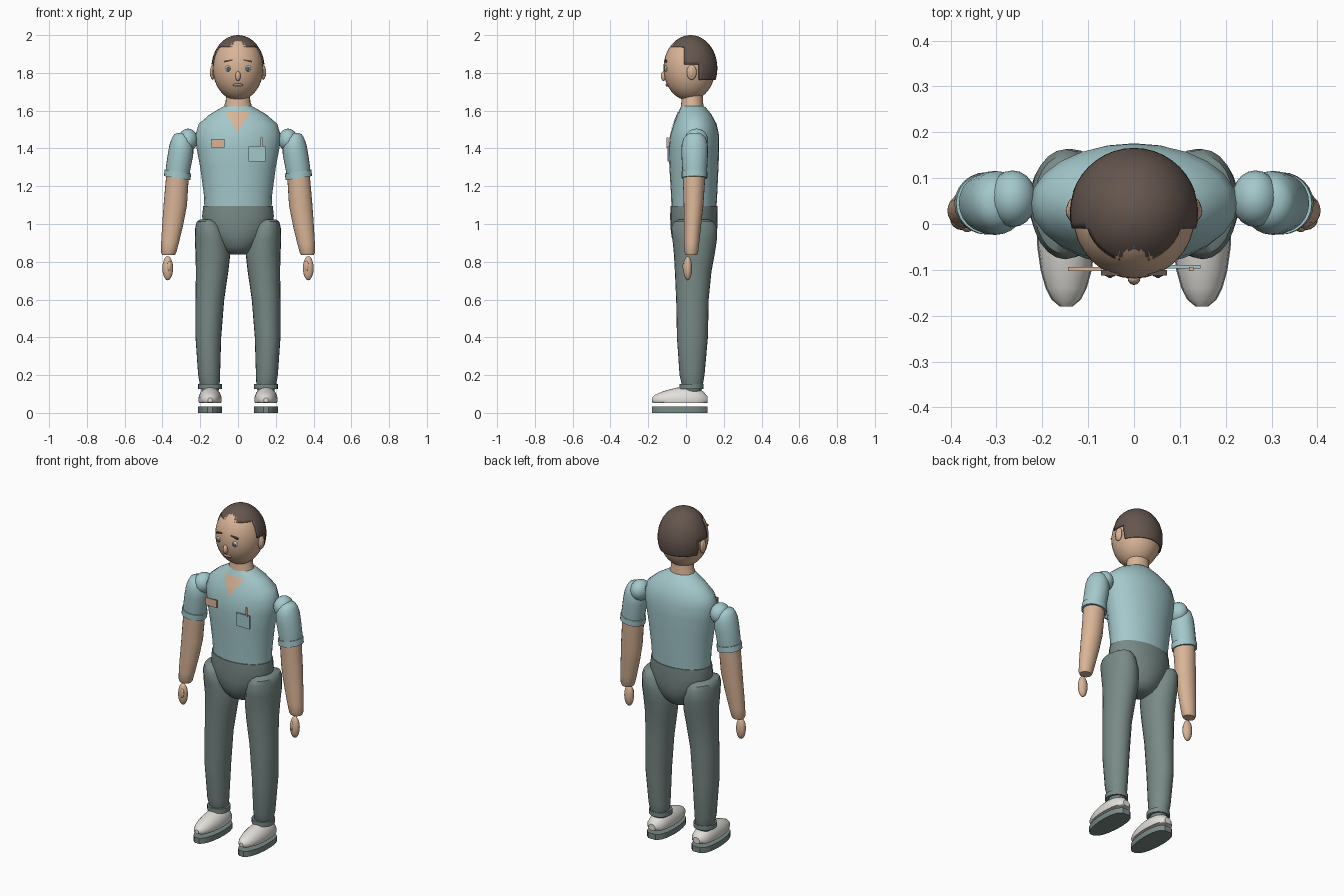
import bpy, bmesh, math
from mathutils import Vector

if "Cube" in bpy.data.objects:
    bpy.data.objects.remove(bpy.data.objects["Cube"])


def mat(name, r, g, b):
    m = bpy.data.materials.new(name)
    m.diffuse_color = (r, g, b, 1)
    m.use_nodes = True
    m.node_tree.nodes["Principled BSDF"].inputs["Base Color"].default_value = m.diffuse_color
    return m


SKIN = mat("skin", 0.70, 0.46, 0.31)
SHIRT = mat("shirt_blue", 0.37, 0.58, 0.60)
TROUSER = mat("trouser_grey", 0.19, 0.255, 0.24)
HAIR = mat("hair_brown", 0.13, 0.092, 0.076)
WHITE = mat("shoe_white", 0.76, 0.74, 0.70)
IRIS = mat("iris_blue", 0.13, 0.24, 0.27)
LIP = mat("lip_pink", 0.50, 0.25, 0.20)


def finish(name, bm, material):
    bmesh.ops.recalc_face_normals(bm, faces=bm.faces)
    me = bpy.data.meshes.new(name)
    bm.to_mesh(me)
    bm.free()
    me.materials.append(material)
    ob = bpy.data.objects.new(name, me)
    bpy.context.collection.objects.link(ob)
    return ob


def loft(name, rings, material):
    """Skin a list of closed point rings and cap both ends."""
    bm = bmesh.new()
    vs = [[bm.verts.new(p) for p in r] for r in rings]
    n = len(vs[0])
    for a, b in zip(vs, vs[1:]):
        for i in range(n):
            j = (i + 1) % n
            bm.faces.new((a[i], a[j], b[j], b[i]))
    bm.faces.new(vs[0])
    bm.faces.new(vs[-1])
    return finish(name, bm, material)


def ring(cx, cy, z, rx, ry, tilt=0, n=24):
    pts = []
    for i in range(n):
        a = 2 * math.pi * i / n
        x = rx * math.cos(a)
        pts.append((cx + x, cy + ry * math.sin(a), z + tilt * x))
    return pts


def ball(name, c, r, material, u=20, v=12):
    bm = bmesh.new()
    bmesh.ops.create_uvsphere(bm, u_segments=u, v_segments=v, radius=1)
    for p in bm.verts:
        p.co = Vector(c) + Vector(p.co[k] * r[k] for k in range(3))
    return finish(name, bm, material)


def box(name, c, size, material, tilt=0):
    bm = bmesh.new()
    bmesh.ops.create_cube(bm, size=1)
    for p in bm.verts:
        x, y, z = (p.co[k] * size[k] for k in range(3))
        p.co = (c[0] + x, c[1] + y, c[2] + z + tilt * x)
    return finish(name, bm, material)


# Torso: z, rx, cy, ry
TORSO = [(1.08, .178, .042, .119), (1.15, .180, .043, .122), (1.30, .200, .042, .130),
         (1.40, .219, .042, .134), (1.47, .226, .045, .130), (1.53, .208, .048, .114),
         (1.58, .150, .045, .090), (1.615, .090, .038, .068), (1.625, .072, .034, .060)]
loft("shirt", [ring(0, cy, z, rx, ry) for z, rx, cy, ry in TORSO], SHIRT)


def chest_y(x, z):
    for a, b in zip(TORSO, TORSO[1:]):
        if a[0] <= z <= b[0]:
            t = (z - a[0]) / (b[0] - a[0])
            rx, cy, ry = (a[k] + t * (b[k] - a[k]) for k in (1, 2, 3))
            return cy - ry * math.sqrt(max(0, 1 - (x / rx) ** 2))


# V-shaped neck opening lying on the chest
bm = bmesh.new()
rows = []
for i in range(9):
    z = 1.485 + .108 * i / 8
    w = .001 + .064 * i / 8
    xs = [w * (k / 4 - 1) for k in range(9)]
    rows.append([bm.verts.new((x, chest_y(x, z) - .004, z)) for x in xs])
for a, b in zip(rows, rows[1:]):
    for k in range(8):
        bm.faces.new((a[k], a[k + 1], b[k + 1], b[k]))
finish("neck_opening", bm, SKIN)

# Badge, pocket and pen on the chest
box("badge", (-.107, -.098, 1.427), (.073, .008, .045), SKIN)
box("pocket", (.100, -.093, 1.370), (.090, .008, .078), SHIRT)
box("pen", (.125, -.098, 1.430), (.010, .009, .055), SKIN)

# Hips
loft("hips", [ring(0, cy, z, rx, ry) for z, rx, cy, ry in [
    (1.095, .184, .042, .124), (1.04, .190, .042, .126), (.98, .178, .042, .124),
    (.93, .145, .042, .118), (.88, .105, .042, .098), (.85, .075, .042, .070),
    (.838, .045, .042, .040)]], TROUSER)

# Neck and head
loft("neck", [ring(0, .033, z, rx, ry) for z, rx, ry in [
    (1.58, .075, .062), (1.63, .072, .060), (1.645, .065, .057), (1.72, .064, .056)]], SKIN)
HEAD = Vector((0, .018, 1.825))
ball("head", HEAD, (.133, .137, .172), SKIN, 32, 24)

# Hair: outer shell cut along the hairline
bm = bmesh.new()
bmesh.ops.create_uvsphere(bm, u_segments=40, v_segments=28, radius=1)
for p in bm.verts:
    p.co = (p.co.x * .141, .024 + p.co.y * .142, 1.825 + p.co.z * .175)
cuts = [((0, -.01, 0), (0, 1, 0)), ((0, .070, 0), (0, 1, 0)), ((0, 0, 1.845), (0, 0, 1)),
        ((0, 0, 1.762), (0, 0, 1)), ((0, 0, 1.938), (0, 0, 1)),
        ((0, 0, 1.908), (1, 0, 1)), ((0, 0, 1.908), (-1, 0, 1))]
for co, no in cuts:
    bmesh.ops.bisect_plane(bm, geom=bm.verts[:] + bm.edges[:] + bm.faces[:],
                           plane_co=co, plane_no=Vector(no).normalized())


def hairline(c):
    if c.y > .070:
        return 1.762
    if c.y > -.01:
        return 1.845
    return min(1.938, 1.908 + abs(c.x))


bald = [f for f in bm.faces if f.calc_center_median().z < hairline(f.calc_center_median())]
bmesh.ops.delete(bm, geom=bald, context='FACES')
hair = finish("hair", bm, HAIR)
sol = hair.modifiers.new("thickness", 'SOLIDIFY')
sol.thickness = .008
sol.offset = -1

# Face centre
ball("nose", (0, -.119, 1.783), (.014, .014, .026), SKIN, 12, 8)
ball("mouth", (0, -.099, 1.736), (.026, .009, .009), LIP, 16, 8)
ball("teeth", (0, -.105, 1.737), (.015, .005, .003), WHITE, 12, 6)

# Shoe sections: y, half width, top height
SHOE = [(-.180, .012, .080), (-.165, .030, .095), (-.14, .043, .107), (-.10, .054, .121),
        (-.05, .061, .133), (0, .062, .139), (.05, .058, .134), (.09, .046, .115),
        (.113, .022, .088)]

for s, side in ((-1, "right"), (1, "left")):
    # Eye, brow and ear
    ball(side + "_eye", (s * .052, -.105, 1.823), (.018, .009, .016), WHITE, 16, 10)
    ball(side + "_iris", (s * .052, -.111, 1.823), (.012, .005, .012), IRIS, 14, 8)
    ball(side + "_pupil", (s * .052, -.115, 1.823), (.005, .003, .005), HAIR, 10, 6)
    box(side + "_brow", (s * .051, -.106, 1.864), (.042, .012, .008), HAIR, -s * .22)
    ball(side + "_ear", (s * .134, .030, 1.803), (.013, .026, .040), SKIN, 16, 10)
    ball(side + "_inner_ear", (s * .142, .028, 1.803), (.007, .015, .026), SKIN, 12, 8)

    # Shoulder, sleeve and cuff
    ball(side + "_shoulder", (s * .265, .055, 1.445), (.052, .062, .060), SHIRT)
    t = s * .16
    loft(side + "_sleeve", [ring(s * x, .046, z, rx, ry, t * k) for x, z, rx, ry, k in [
        (.319, 1.25, .062, .062, 1), (.318, 1.29, .064, .066, 1), (.304, 1.37, .067, .070, .5),
        (.299, 1.42, .063, .069, .2), (.300, 1.455, .050, .058, 0),
        (.304, 1.475, .034, .040, 0), (.306, 1.483, .014, .018, 0)]], SHIRT)
    loft(side + "_sleeve_cuff", [ring(s * x, .045, z, .070, .068, t)
                                 for x, z in [(.322, 1.243), (.318, 1.277)]], SHIRT)

    # Forearm, hand and thumb
    loft(side + "_forearm", [ring(s * x, cy, z, rx, ry) for x, cy, z, rx, ry in [
        (.320, .043, 1.26, .060, .060), (.332, .040, 1.10, .062, .052),
        (.345, .035, 1.00, .056, .046), (.360, .030, .90, .047, .040),
        (.367, .028, .848, .040, .036), (.368, .028, .836, .034, .030)]], SKIN)
    ball(side + "_hand", (s * .372, .009, .766), (.029, .023, .064), SKIN, 14, 10)
    ball(side + "_thumb", (s * .364, -.008, .776), (.012, .010, .028), SKIN, 10, 8)

    # Trouser leg and cuff
    loft(side + "_leg", [ring(s * x, cy, z, rx, ry) for x, cy, z, rx, ry in [
        (.160, .042, 1.025, .040, .075), (.158, .042, 1.012, .060, .105),
        (.150, .043, .985, .076, .120), (.139, .046, .92, .090, .118),
        (.133, .044, .84, .092, .108), (.137, .038, .75, .086, .097),
        (.149, .034, .60, .076, .086), (.157, .034, .40, .068, .082),
        (.153, .032, .20, .058, .066), (.148, .034, .13, .050, .052),
        (.148, .036, .10, .036, .038)]], TROUSER)
    loft(side + "_leg_cuff", [ring(s * .148, .029, z, .063, .064) for z in (.127, .154)], TROUSER)

    # Shoe: domed upper with flat base, and separate sole
    upper = []
    for y, w, top in SHOE:
        pts = []
        for i in range(20):
            a = 2 * math.pi * i / 20
            pts.append((s * .148 + w * math.cos(a), y,
                        max(.052, .068 + (top - .068) * math.sin(a))))
        upper.append(pts)
    loft(side + "_shoe", upper, WHITE)
    sole = []
    for y, w, top in SHOE:
        x0, x1 = s * .148 - w - .002, s * .148 + w + .002
        sole.append([(x0, y, 0), (x1, y, 0), (x1, y, .033), (x0, y, .033)])
    loft(side + "_sole", sole, TROUSER)

# Smooth shading with sharp edges kept
for ob in bpy.context.scene.objects:
    ob.select_set(True)
bpy.context.view_layer.objects.active = hair
bpy.ops.object.shade_smooth_by_angle(angle=math.radians(38))
